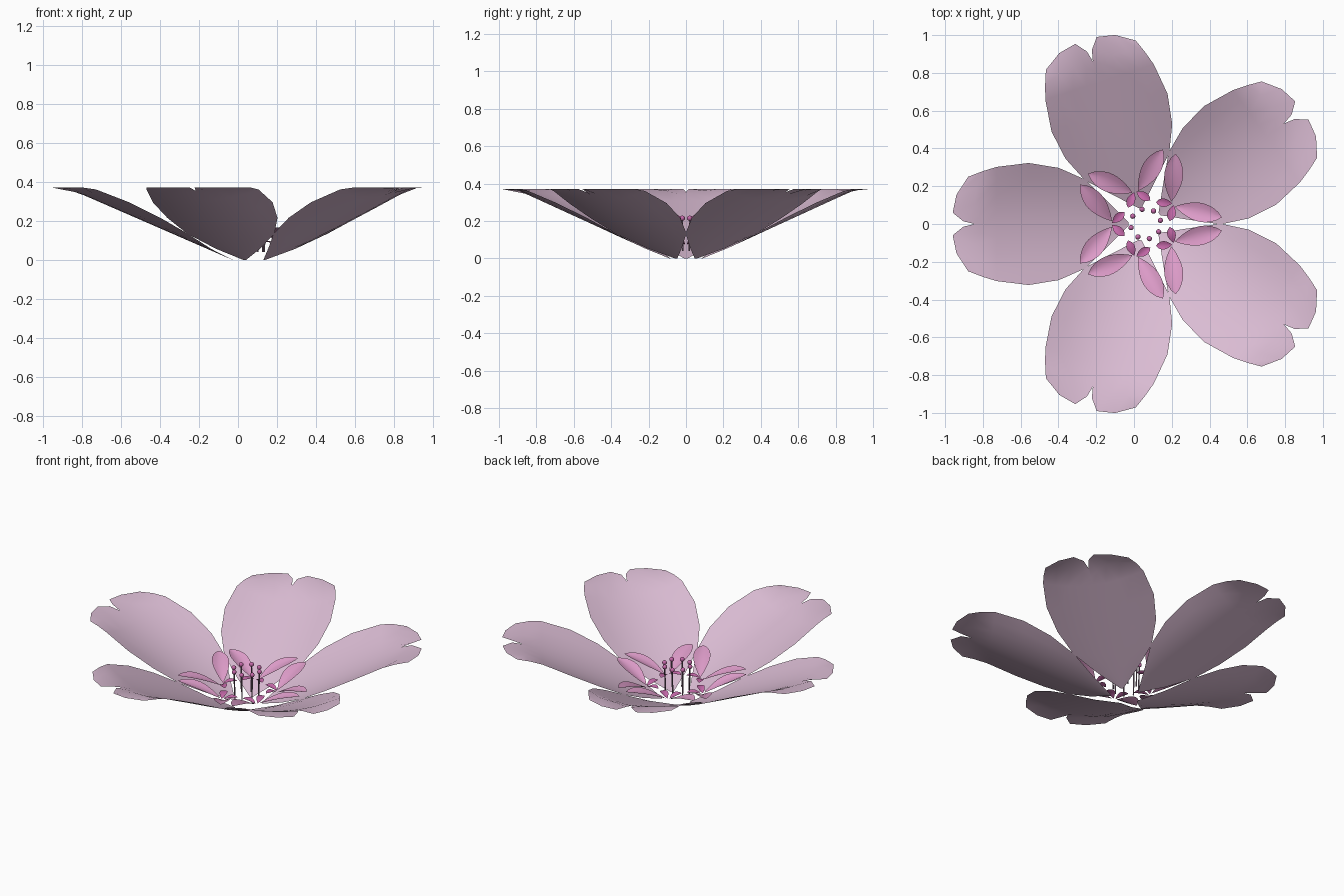
import bpy, bmesh, math
from mathutils import Vector, Matrix

if "Cube" in bpy.data.objects:
    bpy.data.objects.remove(bpy.data.objects["Cube"])

CENTRE = Vector((0.062, 0, 0))


def material(name, rgb):
    m = bpy.data.materials.new(name)
    m.diffuse_color = (*rgb, 1)
    m.use_nodes = True
    m.node_tree.nodes["Principled BSDF"].inputs["Base Color"].default_value = m.diffuse_color
    return m


PALE = material("pale lilac", (0.70, 0.50, 0.65))
PINK = material("soft pink", (0.72, 0.33, 0.58))
MAGENTA = material("magenta", (0.56, 0.14, 0.40))
DUSK = material("dusky purple", (0.25, 0.16, 0.23))


def grid_object(name, rows, mat):
    """Smooth sheet skinned through equal-length rows of points."""
    bm = bmesh.new()
    vs = [[bm.verts.new(p) for p in row] for row in rows]
    for a, b in zip(vs, vs[1:]):
        for i in range(len(a) - 1):
            bm.faces.new((a[i], a[i + 1], b[i + 1], b[i]))
    bmesh.ops.remove_doubles(bm, verts=bm.verts, dist=0.0005)
    bm.normal_update()
    # make the upper side the front
    if sum(f.normal.z * f.calc_area() for f in bm.faces) < 0:
        bmesh.ops.reverse_faces(bm, faces=bm.faces)
    for f in bm.faces:
        f.smooth = True
    me = bpy.data.meshes.new(name)
    bm.to_mesh(me)
    bm.free()
    me.materials.append(mat)
    ob = bpy.data.objects.new(name, me)
    bpy.context.collection.objects.link(ob)
    return ob


def polar(r, deg, z):
    a = math.radians(deg)
    return Vector((r * math.cos(a), r * math.sin(a), z))


# Large notched petal: (radius, half width) stations, then the lobed tip
stations = [(0.09, 0.008), (0.20, 0.118), (0.32, 0.235), (0.46, 0.297),
            (0.62, 0.323), (0.79, 0.302)]
tip = [(0.905, 0), (0.965, 0.014), (1.022, 0.06), (1.002, 0.155), (0.94, 0.25)]


def petal_point(u, v):
    return Vector((u, v, min(0.372, 0.435 * (u - 0.09) + 0.62 * v * v)))


half_rows = [[(u, w * j / 4) for j in range(5)] for u, w in stations] + [tip]
# extra row between the last station and the tip
mid_row = [((a[0] + b[0]) / 2, (a[1] + b[1]) / 2 * 1.01)
           for a, b in zip(half_rows[-2], tip)]
half_rows.insert(-1, mid_row)
rows = [[petal_point(u, -v) for u, v in reversed(r[1:])] +
        [petal_point(u, v) for u, v in r] for r in half_rows]


def leaf(name, start, end, width, arch, mat, n=10):
    """Small rounded petal from start to end, slightly arched and cupped."""
    axis = end - start
    side = Vector((-axis.y, axis.x, 0)).normalized()
    out = []
    for i in range(n + 1):
        s = i / n
        w = width / 2 * math.sin(math.pi * s ** 1.15) ** 0.75 if 0 < i < n else 0
        c = start + axis * s + Vector((0, 0, arch * math.sin(math.pi * s)))
        out.append([c + side * w * t + Vector((0, 0, 0.3 * w * t * t))
                    for t in (-1, -0.5, 0, 0.5, 1)])
    return grid_object(name, out, mat)


for k in range(5):
    ang = 36 + 72 * k
    petal = grid_object(f"petal_{k + 1}", rows, PALE)
    petal.matrix_world = (Matrix.Translation(CENTRE) @
                          Matrix.Rotation(math.radians(ang), 4, 'Z'))
    # Crown: an outer and an inner small petal on each side of the petal axis
    for s, label in ((1, "left"), (-1, "right")):
        o = leaf(f"crown_{label}_{k + 1}", polar(0.18, ang + 5 * s, 0.075),
                 polar(0.405, ang + 31 * s, 0.165), 0.10, 0.012, PINK)
        i = leaf(f"inner_crown_{label}_{k + 1}", polar(0.178, ang + 2 * s, 0.075),
                 polar(0.128, ang + 29 * s, 0.09), 0.045, 0.008, MAGENTA, 8)
        o.location = i.location = CENTRE

# Stamens: thin filament with a round anther
for k in range(8):
    a = 14 + 45 * k
    top = CENTRE + polar(0.08, a, 0.215)
    foot = CENTRE + polar(0.075, a, 0.04)
    d = top - foot
    bpy.ops.mesh.primitive_cylinder_add(vertices=6, radius=0.004, depth=d.length,
                                        location=(top + foot) / 2)
    ob = bpy.context.object
    ob.rotation_euler = d.to_track_quat('Z', 'Y').to_euler()
    ob.name = f"filament_{k + 1}"
    ob.data.materials.append(DUSK)
    bpy.ops.mesh.primitive_uv_sphere_add(segments=12, ring_count=8, radius=0.014,
                                         location=top)
    ob = bpy.context.object
    ob.name = f"anther_{k + 1}"
    ob.data.materials.append(MAGENTA)
    bpy.ops.object.shade_smooth()
